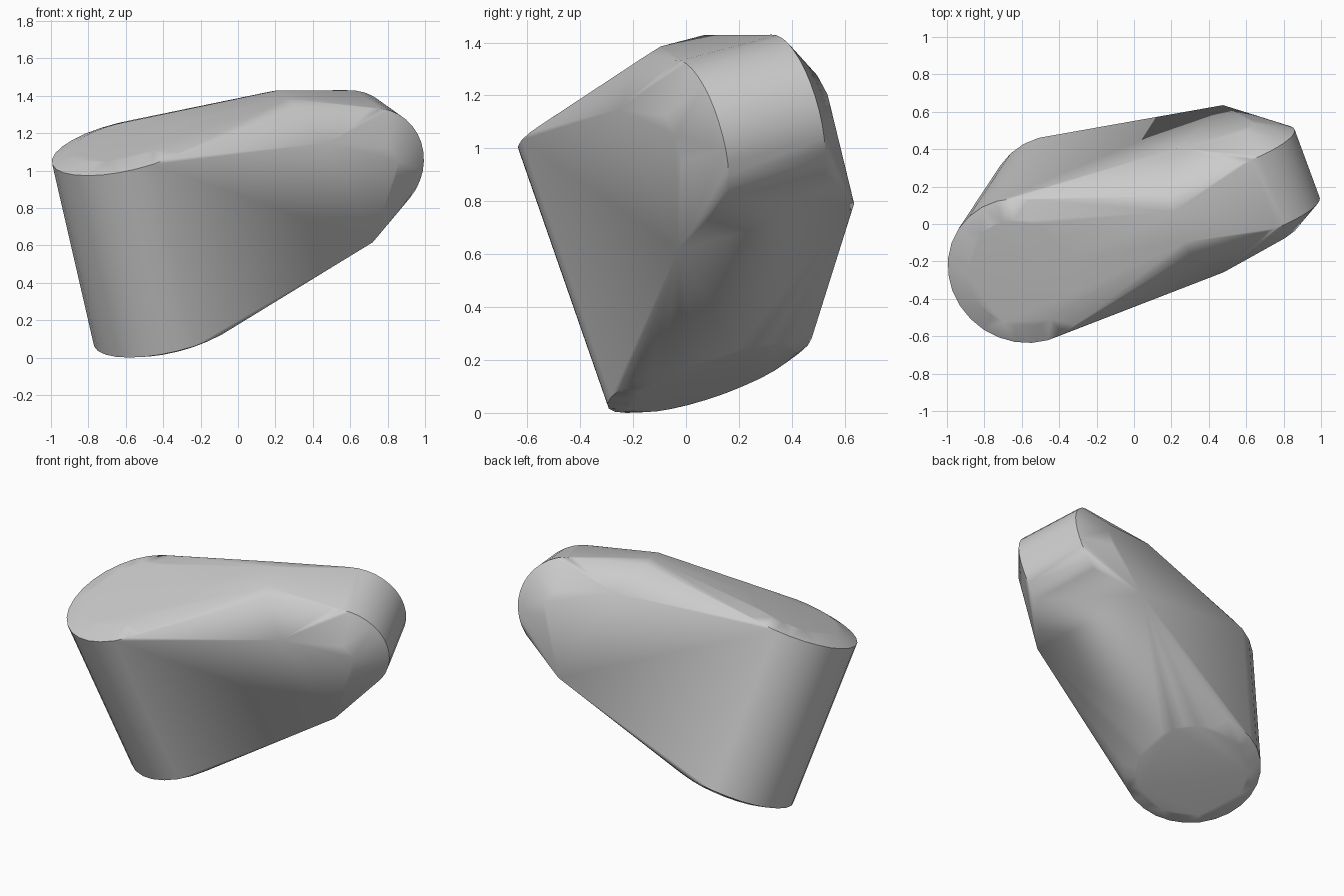
import bpy, bmesh, math, random
from mathutils import Matrix, Vector

cube = bpy.data.objects.get("Cube")
if cube:
    bpy.data.objects.remove(cube)

grey = bpy.data.materials.new("plain grey")
grey.use_nodes = True
colour = (0.6, 0.6, 0.6, 1)
grey.diffuse_color = colour
grey.node_tree.nodes["Principled BSDF"].inputs["Base Color"].default_value = colour

# Tilted frame: length, width and height axes of the body
across = Vector((-0.336, 0.911, 0.24)).normalized()
up = Vector((-0.211, -0.327, 0.923))
up = (up - across * up.dot(across)).normalized()
along = across.cross(up)
frame = Matrix((along, across, up)).transposed()
MID = 0.25

bm = bmesh.new()
random.seed(3)


def add(u, v, w):
    # A hair of jitter avoids coplanar points, so the skin closes cleanly
    jitter = Vector([random.uniform(-0.0004, 0.0004) for _ in range(3)])
    bm.verts.new(frame @ Vector((u, MID + v, w)) + jitter)


# Upright round end, with a softened bottom and a slightly domed top
for radius, w in ((0.335, 0.168), (0.408, 0.196), (0.408, 1.25), (0.3, 1.283)):
    for i in range(28):
        a = math.tau * i / 28
        add(-0.272 + radius * math.cos(a), radius * math.sin(a), w)

for side in (-1, 1):
    # Narrow round nose lying across the body
    for i in range(15):
        a = math.radians(75 - 10 * i)
        add(0.965 + 0.31 * math.cos(a), side * 0.2, 0.793 + 0.31 * math.sin(a))
    # Domed cheek of the nose
    for i in range(8):
        a = math.tau * i / 8
        add(0.965 + 0.13 * math.cos(a), side * 0.315, 0.8 + 0.13 * math.sin(a))
    # Shoulders between the two ends
    add(0.84, side * 0.365, 0.425)
    add(0.72, side * 0.365, 1.04)
    add(0.64, side * 0.17, 1.228)
    add(0.64, side * 0.09, 1.252)

# Skin stretched tightly over both ends
hull = bmesh.ops.convex_hull(bm, input=bm.verts[:])
loose = {g for g in hull["geom_interior"] + hull["geom_unused"]
         if isinstance(g, bmesh.types.BMVert)}
bmesh.ops.delete(bm, geom=list(loose), context='VERTS')
bmesh.ops.recalc_face_normals(bm, faces=bm.faces[:])

mesh = bpy.data.meshes.new("rounded_body")
bm.to_mesh(mesh)
bm.free()
mesh.materials.append(grey)
body = bpy.data.objects.new("rounded_body", mesh)
bpy.context.collection.objects.link(body)

# Rest on the ground, centred
for axis in range(3):
    values = [p.co[axis] for p in mesh.vertices]
    shift = min(values) if axis == 2 else (min(values) + max(values)) / 2
    for p in mesh.vertices:
        p.co[axis] -= shift

bpy.context.view_layer.objects.active = body
body.select_set(True)
bpy.ops.object.shade_smooth_by_angle(angle=math.radians(42))

# Broad faces keep their flat look between the soft corners
weighted = body.modifiers.new("broad_faces", 'WEIGHTED_NORMAL')
weighted.mode = 'FACE_AREA_WITH_ANGLE'
weighted.keep_sharp = True
